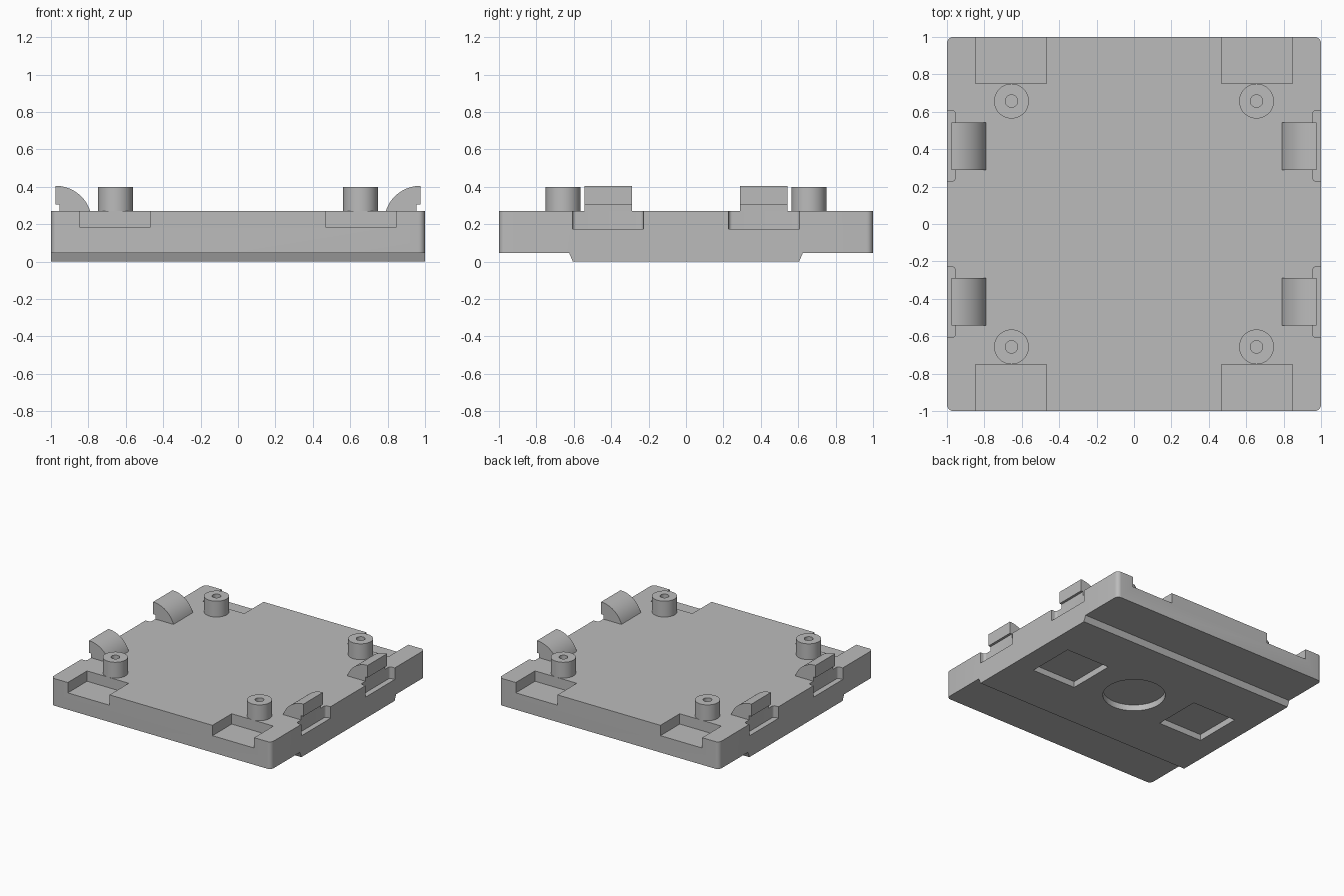
import bpy, bmesh, math
from mathutils import Matrix

cube = bpy.data.objects.get("Cube")
if cube:
    bpy.data.objects.remove(cube)

grey = bpy.data.materials.new("plain_grey")
grey.use_nodes = True
GREY = (0.5, 0.5, 0.5, 1)
grey.diffuse_color = GREY
grey.node_tree.nodes["Principled BSDF"].inputs["Base Color"].default_value = GREY

TOP = 0.27        # deck height
SIDES = (-1, 1)


def finish(name, bm):
    bmesh.ops.recalc_face_normals(bm, faces=bm.faces)
    mesh = bpy.data.meshes.new(name)
    bm.to_mesh(mesh)
    bm.free()
    mesh.materials.append(grey)
    obj = bpy.data.objects.new(name, mesh)
    bpy.context.collection.objects.link(obj)
    return obj


def prism(points, vector):
    bm = bmesh.new()
    face = bm.faces.new([bm.verts.new(p) for p in points])
    moved = bmesh.ops.extrude_face_region(bm, geom=[face])["geom"]
    bmesh.ops.translate(bm, vec=vector, verts=[v for v in moved if isinstance(v, bmesh.types.BMVert)])
    return bm


def round_uprights(bm, radius, test):
    edges = [e for e in bm.edges
             if abs(e.verts[0].co.z - e.verts[1].co.z) > 0.1
             and all(test(v.co) for v in e.verts)]
    bmesh.ops.bevel(bm, geom=edges, offset=radius, segments=6, profile=0.5, affect='EDGES')


def box(name, x0, x1, y0, y1, z0, z1, radius=0):
    bm = prism([(x0, y0, z0), (x1, y0, z0), (x1, y1, z0), (x0, y1, z0)], (0, 0, z1 - z0))
    if radius:
        round_uprights(bm, radius, lambda co: True)
    return finish(name, bm)


def cylinder(name, x, y, z0, z1, radius):
    bm = bmesh.new()
    bmesh.ops.create_cone(bm, cap_ends=True, segments=48, radius1=radius, radius2=radius,
                          depth=z1 - z0, matrix=Matrix.Translation((x, y, (z0 + z1) / 2)))
    return finish(name, bm)


def cut(obj, cutter):
    mod = obj.modifiers.new("cut", 'BOOLEAN')
    mod.operation = 'DIFFERENCE'
    mod.solver = 'EXACT'
    mod.object = cutter
    bpy.context.view_layer.objects.active = obj
    bpy.ops.object.modifier_apply(modifier=mod.name)
    bpy.data.objects.remove(cutter)


def smooth(obj):
    bpy.ops.object.select_all(action='DESELECT')
    obj.select_set(True)
    bpy.context.view_layer.objects.active = obj
    bpy.ops.object.shade_smooth_by_angle(angle=math.radians(30))


# Base plate with a raised foot band underneath
half = [(1, TOP), (1, 0.047), (0.625, 0.047), (0.605, 0)]
outline = half + [(-y, z) for y, z in reversed(half)]
bm = prism([(-1, y, z) for y, z in outline], (2, 0, 0))
round_uprights(bm, 0.035, lambda co: abs(co.y) > 0.99)
base = finish("base_plate", bm)

for sx in SIDES:
    for sy in SIDES:
        # Notches in the front and back edges
        xs = sorted((sx * 0.468, sx * 0.847))
        ys = sorted((sy * 0.75, sy * 1.1))
        cut(base, box("edge_notch", *xs, *ys, 0.185, 0.4))
        # Shallow notches beside the clips
        xs = sorted((sx * 0.955, sx * 1.1))
        ys = sorted((sy * 0.228, sy * 0.607))
        cut(base, box("side_notch", *xs, *ys, 0.175, 0.4, 0.02))
    # Square pockets underneath
    xs = sorted((sx * 0.42, sx * 0.82))
    cut(base, box("square_pocket", *xs, -0.2, 0.2, -0.1, 0.05))

# Round pocket underneath
cut(base, cylinder("round_pocket", 0, 0, -0.1, 0.05, 0.235))
smooth(base)

# Clip profile: curved inner face, flat outer face with an undercut
radius = 0.194
start = math.asin(0.185 / radius)
arc = [(0.975 - radius * math.sin(start * (1 - i / 16)),
        0.405 - radius + radius * math.cos(start * (1 - i / 16))) for i in range(17)]
clip_profile = arc + [(0.975, 0.305), (0.955, 0.305), (0.955, TOP)]

for sx, side in zip(SIDES, ("right", "left")):
    for sy, end in zip(SIDES, ("front", "back")):
        # Hollow posts
        x, y = sx * 0.655, sy * 0.657
        post = cylinder(f"post_{end}_{side}", x, y, TOP, 0.4, 0.093)
        cut(post, cylinder("post_hole", x, y, TOP + 0.01, 0.5, 0.033))
        smooth(post)
        # Snap clips
        bm = prism([(sx * px, sy * 0.29, pz) for px, pz in clip_profile], (0, sy * 0.253, 0))
        smooth(finish(f"clip_{end}_{side}", bm))
